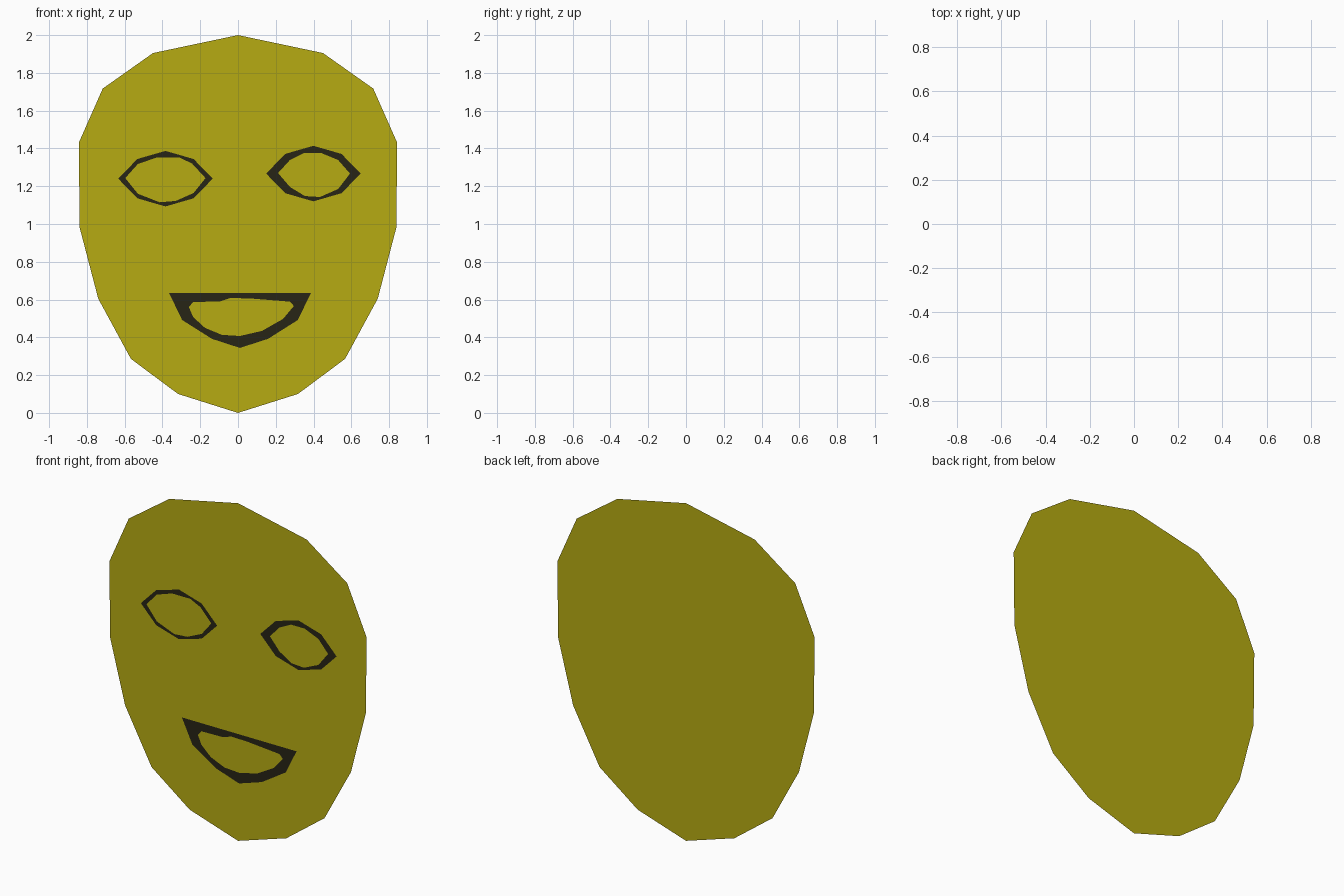
import bpy, bmesh


def material(name, rgb):
    m = bpy.data.materials.new(name)
    m.diffuse_color = (*rgb, 1.0)
    return m


yellow = material("mustard yellow", (0.47, 0.41, 0.006))
dark = material("near black", (0.020, 0.018, 0.008))


def flat_plate(name, loops, y, mat):
    """Flat sheet facing -y; the first loop is the outline, further loops are holes."""
    bm = bmesh.new()
    edges = []
    for loop in loops:
        vs = [bm.verts.new((x, y, z)) for x, z in loop]
        edges += [bm.edges.new((vs[i - 1], vs[i])) for i in range(len(vs))]
    if len(loops) == 1:
        bm.faces.new(bm.verts[:])
    else:
        bmesh.ops.triangle_fill(bm, edges=edges, use_beauty=True, use_dissolve=False)
    for f in bm.faces:
        f.normal_update()
        if f.normal.y > 0:
            f.normal_flip()
    me = bpy.data.meshes.new(name)
    bm.to_mesh(me)
    bm.free()
    me.materials.append(mat)
    ob = bpy.data.objects.new(name, me)
    bpy.context.collection.objects.link(ob)
    return ob


# Head: half outline mirrored across x = 0
half = [(0.45, 1.905), (0.716, 1.717), (0.843, 1.43), (0.838, 0.98),
        (0.74, 0.605), (0.567, 0.286), (0.317, 0.10)]
head = [(0, 2.0)] + half + [(0, 0.0)] + [(-x, z) for x, z in reversed(half)]
flat_plate("face_sheet", [head], 0.0, yellow)


# Eyes: eight-sided outlines with a hand-cut opening
def eye_outline(cx, cz):
    return [(cx + x, cz + z) for x, z in
            [(-0.25, 0), (-0.149, 0.104), (0, 0.147), (0.149, 0.104),
             (0.25, 0), (0.149, -0.104), (0, -0.147), (-0.149, -0.104)]]


left_hole = [(-0.597, 1.243), (-0.53, 1.318), (-0.43, 1.352), (-0.31, 1.352),
             (-0.243, 1.32), (-0.172, 1.243), (-0.235, 1.164), (-0.33, 1.122),
             (-0.415, 1.115), (-0.53, 1.16)]
right_hole = [(0.212, 1.27), (0.275, 1.339), (0.35, 1.376), (0.44, 1.376),
              (0.53, 1.339), (0.593, 1.267), (0.53, 1.185), (0.434, 1.143),
              (0.354, 1.148), (0.275, 1.196)]
flat_plate("left_eye", [eye_outline(-0.384, 1.24), left_hole], -0.004, dark)
flat_plate("right_eye", [eye_outline(0.399, 1.267), right_hole], -0.004, dark)

# Mouth: flat-topped smile with an opening
mouth = [(-0.365, 0.635), (0.386, 0.635), (0.317, 0.492), (0.159, 0.392),
         (0.01, 0.344), (-0.138, 0.392), (-0.296, 0.492)]
mouth_hole = [(-0.26, 0.56), (-0.238, 0.587), (-0.095, 0.59), (-0.042, 0.608),
              (0.063, 0.606), (0.275, 0.589), (0.296, 0.566), (0.238, 0.497),
              (0.127, 0.434), (0.01, 0.407), (-0.085, 0.413), (-0.175, 0.45),
              (-0.238, 0.508)]
flat_plate("mouth", [mouth, mouth_hole], -0.004, dark)
